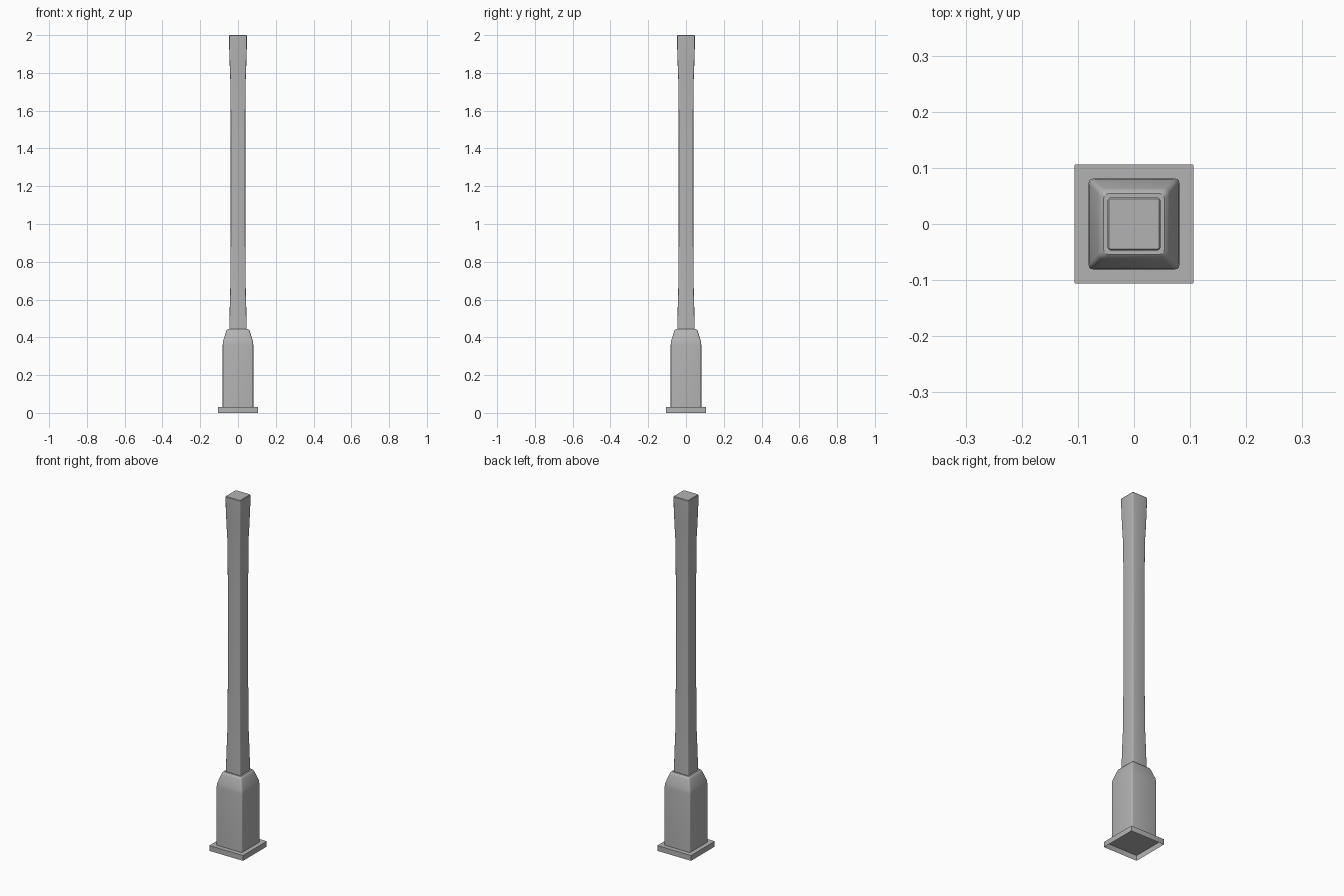
import bpy, bmesh
from math import cos, sin, pi, radians

cube = bpy.data.objects.get("Cube")
if cube:
    bpy.data.objects.remove(cube, do_unlink=True)

grey = bpy.data.materials.new("stone_grey")
grey.use_nodes = True
colour = (0.45, 0.45, 0.45, 1)
grey.diffuse_color = colour
bsdf = next(n for n in grey.node_tree.nodes if n.type == 'BSDF_PRINCIPLED')
bsdf.inputs["Base Color"].default_value = colour
bsdf.inputs["Roughness"].default_value = 0.8


def rounded_square(bm, half, radius, z, steps=3):
    """One horizontal ring with rounded corners."""
    ring = []
    for corner in range(4):
        mid = pi / 4 + corner * pi / 2
        cx = (1 if cos(mid) > 0 else -1) * (half - radius)
        cy = (1 if sin(mid) > 0 else -1) * (half - radius)
        for i in range(steps + 1):
            a = corner * pi / 2 + i / steps * pi / 2
            ring.append(bm.verts.new((cx + radius * cos(a), cy + radius * sin(a), z)))
    return ring


def square_loft(name, profile):
    """Stack (half width, corner radius, height) rings; the foot stays open."""
    bm = bmesh.new()
    rings = [rounded_square(bm, *p) for p in profile]
    for low, high in zip(rings, rings[1:]):
        n = len(low)
        for i in range(n):
            j = (i + 1) % n
            bm.faces.new((low[i], low[j], high[j], high[i]))
    bm.faces.new(rings[-1])
    mesh = bpy.data.meshes.new(name)
    bm.to_mesh(mesh)
    bm.free()
    mesh.materials.append(grey)
    obj = bpy.data.objects.new(name, mesh)
    bpy.context.collection.objects.link(obj)
    bpy.ops.object.select_all(action='DESELECT')
    obj.select_set(True)
    bpy.context.view_layer.objects.active = obj
    bpy.ops.object.shade_smooth_by_angle(angle=radians(32))
    return obj


# Thin foot plate, hollow underneath
square_loft("foot_plate", [(0.106, 0.002, 0), (0.106, 0.002, 0.03)])

# Square plinth with sloped shoulders
square_loft("plinth", [
    (0.081, 0.008, 0.03), (0.081, 0.008, 0.36), (0.079, 0.009, 0.38),
    (0.064, 0.010, 0.428), (0.060, 0.010, 0.438), (0.054, 0.008, 0.443)])

# Slender post, flared at both ends
square_loft("post", [
    (0.046, 0.005, 0.44), (0.044, 0.005, 0.55), (0.041, 0.005, 0.66),
    (0.0385, 0.005, 1.0), (0.0385, 0.005, 1.4), (0.040, 0.005, 1.74),
    (0.0435, 0.005, 1.83), (0.0465, 0.005, 1.93), (0.047, 0.005, 1.997),
    (0.045, 0.005, 2.0)])
